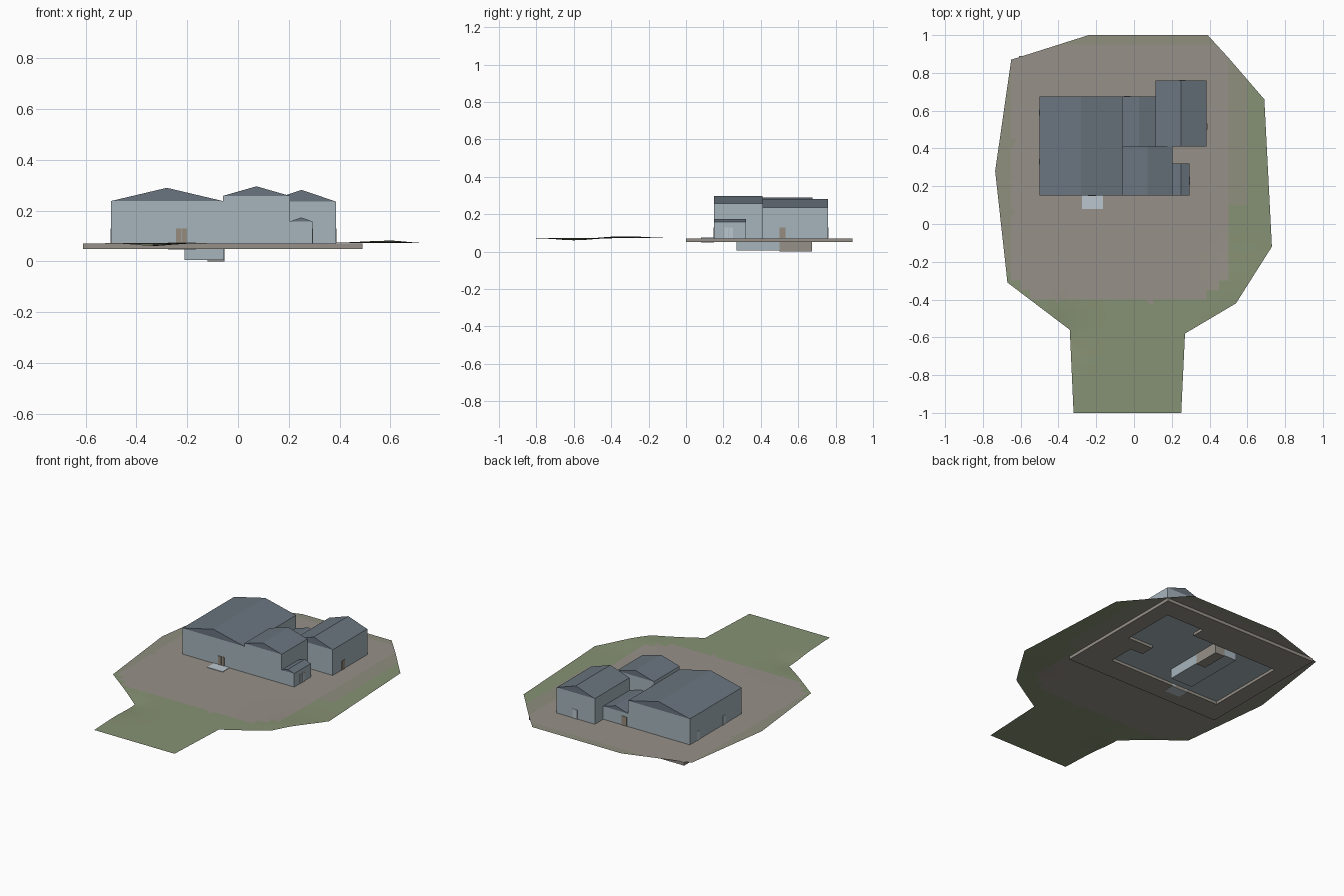
import bpy
import bmesh
from math import exp
from mathutils import Vector

cube = bpy.data.objects.get("Cube")
if cube:
    bpy.data.objects.remove(cube, do_unlink=True)


def material(name, rgb):
    # sRGB bytes to linear
    lin = [((c / 255 + 0.055) / 1.055) ** 2.4 for c in rgb] + [1.0]
    mat = bpy.data.materials.new(name)
    mat.diffuse_color = lin
    mat.use_nodes = True
    node = mat.node_tree.nodes["Principled BSDF"]
    node.inputs["Base Color"].default_value = lin
    node.inputs["Roughness"].default_value = 1.0
    return mat


WALL = material("pale_blue_wall", (166, 180, 188))
ROOF = material("slate_roof", (106, 117, 127))
EARTH = material("bare_earth", (150, 144, 135))
GRASS = material("grass", (134, 145, 115))
WORN = material("worn_grass", (142, 143, 126))
TIMBER = material("tan_door", (150, 140, 126))
PALE = material("pale_door", (186, 198, 206))

GROUND = 0.072
SLAB_TOP, SLAB_BOTTOM = 0.07, 0.05


def finish(bm, name, mats):
    mesh = bpy.data.meshes.new(name)
    bm.to_mesh(mesh)
    bm.free()
    for m in mats:
        mesh.materials.append(m)
    obj = bpy.data.objects.new(name, mesh)
    bpy.context.scene.collection.objects.link(obj)
    return obj


def box(name, x, y, z, mat):
    bm = bmesh.new()
    bmesh.ops.create_cube(bm, size=1)
    for v in bm.verts:
        v.co = [r[0] + (c + 0.5) * (r[1] - r[0]) for c, r in zip(v.co, (x, y, z))]
    return finish(bm, name, [mat])


def gable_roof(name, x, y, eave, ridge):
    # triangular profile extruded along y
    bm = bmesh.new()
    profile = [(x[0], eave), (x[1], eave), ((x[0] + x[1]) / 2, ridge)]
    face = bm.faces.new([bm.verts.new((px, y[0], pz)) for px, pz in profile])
    out = bmesh.ops.extrude_face_region(bm, geom=[face])
    moved = [g for g in out["geom"] if isinstance(g, bmesh.types.BMVert)]
    bmesh.ops.translate(bm, verts=moved, vec=(0, y[1] - y[0], 0))
    bmesh.ops.recalc_face_normals(bm, faces=bm.faces[:])
    return finish(bm, name, [ROOF])


# Building wings: name, x range, y range, eave height, ridge height
WINGS = [
    ("main_hall", (-0.5, -0.06), (0.15, 0.675), 0.238, 0.29),
    ("front_wing", (-0.06, 0.205), (0.15, 0.41), 0.258, 0.296),
    ("rear_wing", (0.115, 0.385), (0.41, 0.76), 0.236, 0.282),
    ("link_passage", (-0.06, 0.115), (0.41, 0.675), 0.155, 0.182),
    ("side_porch", (0.205, 0.293), (0.15, 0.32), 0.158, 0.173),
]
for name, x, y, eave, ridge in WINGS:
    box(name + "_walls", x, y, (0.068, eave), WALL)
    gable_roof(name + "_roof", x, y, eave, ridge)


def under_building(p):
    return any(x[0] < p.x < x[1] and y[0] < p.y < y[1] for _, x, y, _, _ in WINGS)


def sheet(outline, z):
    # flat sheet cut into a grid, with the building footprint removed
    bm = bmesh.new()
    face = bm.faces.new([bm.verts.new((x, y, z)) for x, y in outline])
    face.normal_update()
    if face.normal.z < 0:
        face.normal_flip()
    bmesh.ops.triangulate(bm, faces=[face])
    for axis in (0, 1):
        cuts = {round(i * 0.05, 3) for i in range(-19, 20)}
        cuts |= {c for wing in WINGS for c in wing[1 + axis]}
        normal = Vector((1 - axis, axis, 0))
        for c in sorted(cuts):
            geom = bm.verts[:] + bm.edges[:] + bm.faces[:]
            bmesh.ops.bisect_plane(bm, geom=geom, plane_co=normal * c, plane_no=normal)
    inside = [f for f in bm.faces if under_building(f.calc_center_median())]
    bmesh.ops.delete(bm, geom=inside, context="FACES")
    return bm


# Terrain: gently uneven lawn around a bare yard
OUTLINE = [(-0.24, 1), (0.39, 1), (0.5, 0.88), (0.69, 0.66), (0.73, -0.12),
           (0.54, -0.42), (0.27, -0.58), (0.25, -1), (-0.32, -1), (-0.34, -0.56),
           (-0.67, -0.31), (-0.735, 0.28), (-0.65, 0.87)]


def mound(x, y, cx, cy, r):
    return exp(-((x - cx) ** 2 + (y - cy) ** 2) / r ** 2)


def ground_material(p):
    x, y = p.x, p.y
    if y < -0.42 or x + y < -0.93 or x - y > 0.76 or x > 0.6:
        return 1
    if x > 0.5:
        return 2 if y > 0.12 else 1
    return 2 if y > 0.95 or x < -0.64 else 0


terrain = sheet(OUTLINE, GROUND)
for f in terrain.faces:
    f.material_index = ground_material(f.calc_center_median())
for v in terrain.verts:
    v.co.z += 0.01 * mound(v.co.x, v.co.y, 0.6, -0.33, 0.16)
    v.co.z -= 0.012 * mound(v.co.x, v.co.y, -0.36, -0.6, 0.12)
finish(terrain, "terrain", [EARTH, GRASS, WORN])

# Foundation slab, open beneath the building
slab = sheet([(-0.61, 0), (0.49, 0), (0.49, 0.89), (-0.61, 0.89)], SLAB_TOP)
out = bmesh.ops.extrude_face_region(slab, geom=slab.faces[:])
lower = [g for g in out["geom"] if isinstance(g, bmesh.types.BMVert)]
bmesh.ops.translate(slab, verts=lower, vec=(0, 0, SLAB_BOTTOM - SLAB_TOP))
bmesh.ops.recalc_face_normals(slab, faces=slab.faces[:])
finish(slab, "foundation_slab", [EARTH])

# Cellar and its stair pit
box("cellar", (-0.21, -0.056), (0.27, 0.672), (0.006, 0.069), WALL)
box("cellar_stair_pit", (-0.12, -0.054), (0.5, 0.674), (0, 0.069), EARTH)

# Entrance step
box("entrance_step", (-0.275, -0.165), (0.08, 0.15), (0.048, 0.075), PALE)

# Doors as thin plates: name, wall axis, wall position, centre along wall, width
DOORS = [
    ("front_door_left_leaf", 1, 0.15, -0.211, 0.021, TIMBER),
    ("front_door_right_leaf", 1, 0.15, -0.234, 0.021, TIMBER),
    ("porch_door_front_leaf", 0, 0.293, 0.217, 0.021, PALE),
    ("porch_door_rear_leaf", 0, 0.293, 0.24, 0.021, PALE),
    ("rear_wing_side_door", 0, 0.385, 0.515, 0.032, TIMBER),
    ("rear_wing_back_door", 1, 0.76, 0.255, 0.035, PALE),
    ("passage_back_door", 1, 0.675, -0.035, 0.035, TIMBER),
    ("hall_side_door_rear", 0, -0.5, 0.59, 0.03, PALE),
    ("hall_side_door_front", 0, -0.5, 0.33, 0.03, PALE),
]
for name, axis, wall, centre, width, mat in DOORS:
    across = (wall - 0.003, wall + 0.003)
    along = (centre - width / 2, centre + width / 2)
    x, y = (across, along) if axis == 0 else (along, across)
    box(name, x, y, (GROUND, 0.13), mat)
